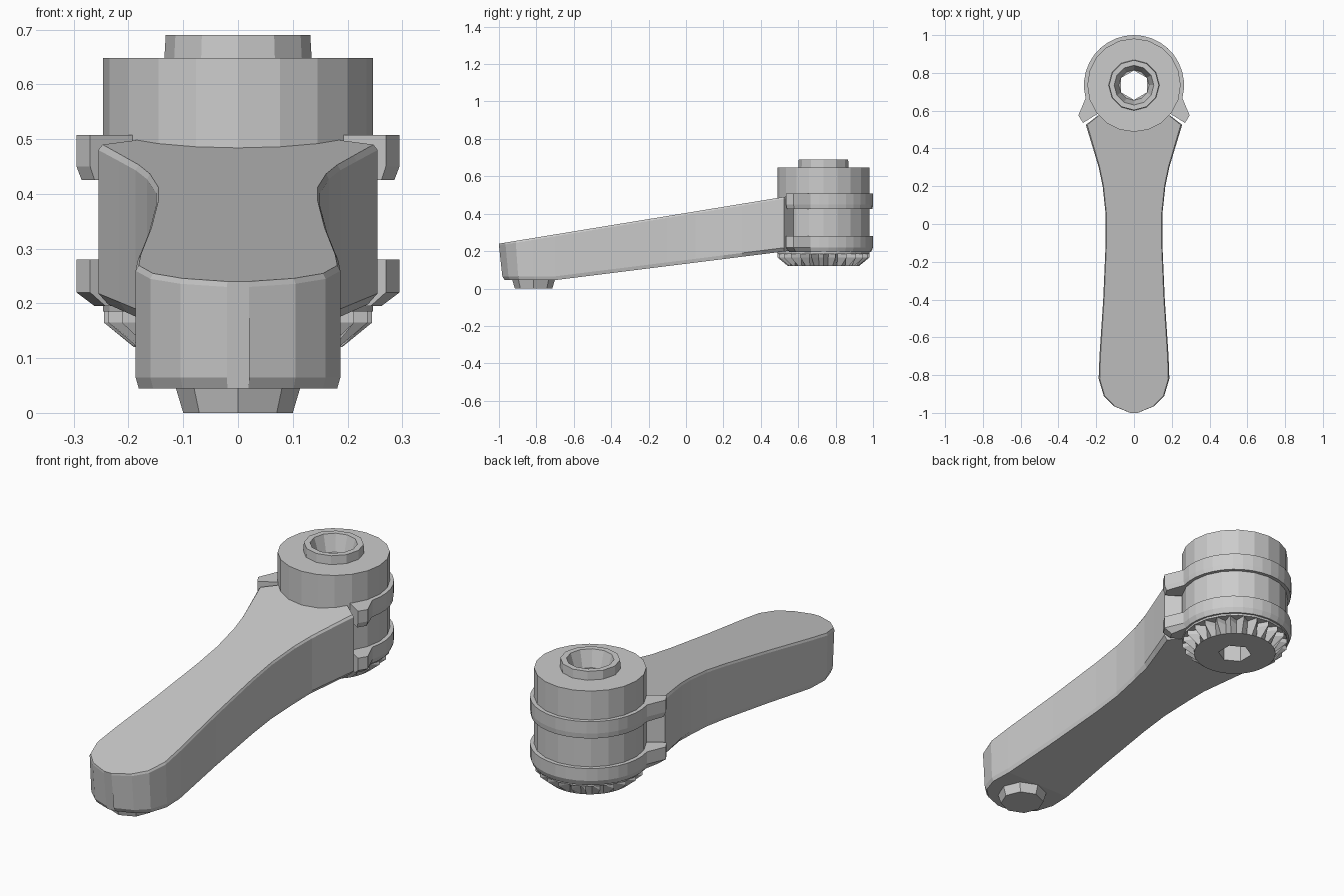
import bpy, bmesh
from math import sin, cos, pi, radians

if "Cube" in bpy.data.objects:
    bpy.data.objects.remove(bpy.data.objects["Cube"])

CY = 0.735  # y of the head axis


def finish(name, bm):
    bmesh.ops.recalc_face_normals(bm, faces=bm.faces)
    me = bpy.data.meshes.new(name)
    bm.to_mesh(me)
    bm.free()
    ob = bpy.data.objects.new(name, me)
    bpy.context.collection.objects.link(ob)
    return ob


def skin(name, rings, closed=True):
    """Join equal-length point rings with quads and cap both ends."""
    bm = bmesh.new()
    vs = [[bm.verts.new(p) for p in r] for r in rings]
    n = len(rings[0])
    for a, b in zip(vs, vs[1:]):
        for i in range(n):
            j = (i + 1) % n
            bm.faces.new((a[i], a[j], b[j], b[i]))
    bm.faces.new(vs[0])
    bm.faces.new(vs[-1])
    return finish(name, bm)


def circle(r, z, n, y=CY, r2=None):
    """Circle of points; r2 alternates the radius for serrations."""
    return [((r if i % 2 == 0 or r2 is None else r2) * sin(2 * pi * i / n),
             y + (r if i % 2 == 0 or r2 is None else r2) * cos(2 * pi * i / n), z)
            for i in range(n)]


def cut(ob, cutter):
    cutter.hide_render = True
    cutter.hide_viewport = True
    m = ob.modifiers.new("bore", 'BOOLEAN')
    m.operation, m.solver, m.object = 'DIFFERENCE', 'EXACT', cutter


# Tapered handle: stations of (y, half width), narrowing at the waist
stations = [(-1.0, 0.02), (-0.965, 0.105), (-0.91, 0.16), (-0.82, 0.187), (-0.7, 0.183),
            (-0.4, 0.163), (-0.1, 0.15), (0.05, 0.15), (0.2, 0.166), (0.3, 0.187),
            (0.4, 0.217), (0.525, 0.255), (0.575, 0.19)]
sections = []
for y, w in stations:
    top = 0.24 + (y + 1) * 0.164
    low = 0.045 + max(0, y + 0.7) * 0.125
    lean = 0.03 * min(1, max(0, (-0.7 - y) / 0.3))
    k = 0.97 if y < 0.3 else 0.93
    sections.append([(-w * k, y + lean, low), (w * k, y + lean, low),
                     (w, y + lean * 0.6, low + 0.02),
                     (w, y, top - 0.01), (w * 0.97, y, top),
                     (-w * 0.97, y, top), (-w, y, top - 0.01),
                     (-w, y + lean * 0.6, low + 0.02)])
skin("handle", sections)

# Small foot pad below the handle tip
skin("foot_pad", [circle(0.1, 0, 8, -0.815), circle(0.115, 0.05, 8, -0.815)])

# Cylindrical head, top collar and serrated underside, all bored through
head = skin("head", [circle(0.247, 0.185, 20), circle(0.247, 0.648, 20)])
collar = skin("top_collar", [circle(0.135, 0.64, 12), circle(0.132, 0.69, 12)])
serration = skin("serrated_base", [circle(0.19, 0.12, 48),
                                   circle(0.245, 0.165, 48, r2=0.195),
                                   circle(0.245, 0.19, 48, r2=0.2)])
hex_bore = skin("hex_bore_cutter", [circle(0.078, 0.0, 6), circle(0.078, 0.9, 6)])
recess = skin("recess_cutter", [circle(0.08, 0.61, 12), circle(0.108, 0.70, 12)])
for part in (head, collar, serration):
    cut(part, hex_bore)
for part in (head, collar):
    cut(part, recess)

# Two clamp bands wrapping the back of the head, with flared prong ends
SEG = 20


def band(name, z0, z1, bevel):
    angles = [radians(-105 + 210 * i / SEG) for i in range(SEG + 1)]
    arc = [(0.265, 0.235, a) for a in angles]
    pairs = [((-0.27, 0.535), (-0.19, 0.585)), ((-0.295, 0.575), (-0.2, 0.61))]
    pairs += [((ro * sin(a), CY + ro * cos(a)), (ri * sin(a), CY + ri * cos(a)))
              for ro, ri, a in arc]
    pairs += [((0.295, 0.575), (0.2, 0.61)), ((0.27, 0.535), (0.19, 0.585))]
    rings = []
    for (ox, oy), (ix, iy) in pairs:
        bx, by = ox + (ix - ox) * bevel, oy + (iy - oy) * bevel
        rings.append([(ix, iy, z0), (bx, by, z0), (ox, oy, z0 + 0.025),
                      (ox, oy, z1 - 0.01), (ox, oy, z1), (ix, iy, z1)])
    return skin(name, rings)


band("upper_clamp_band", 0.425, 0.508, 0.1)
band("lower_clamp_band", 0.195, 0.28, 0.35)
